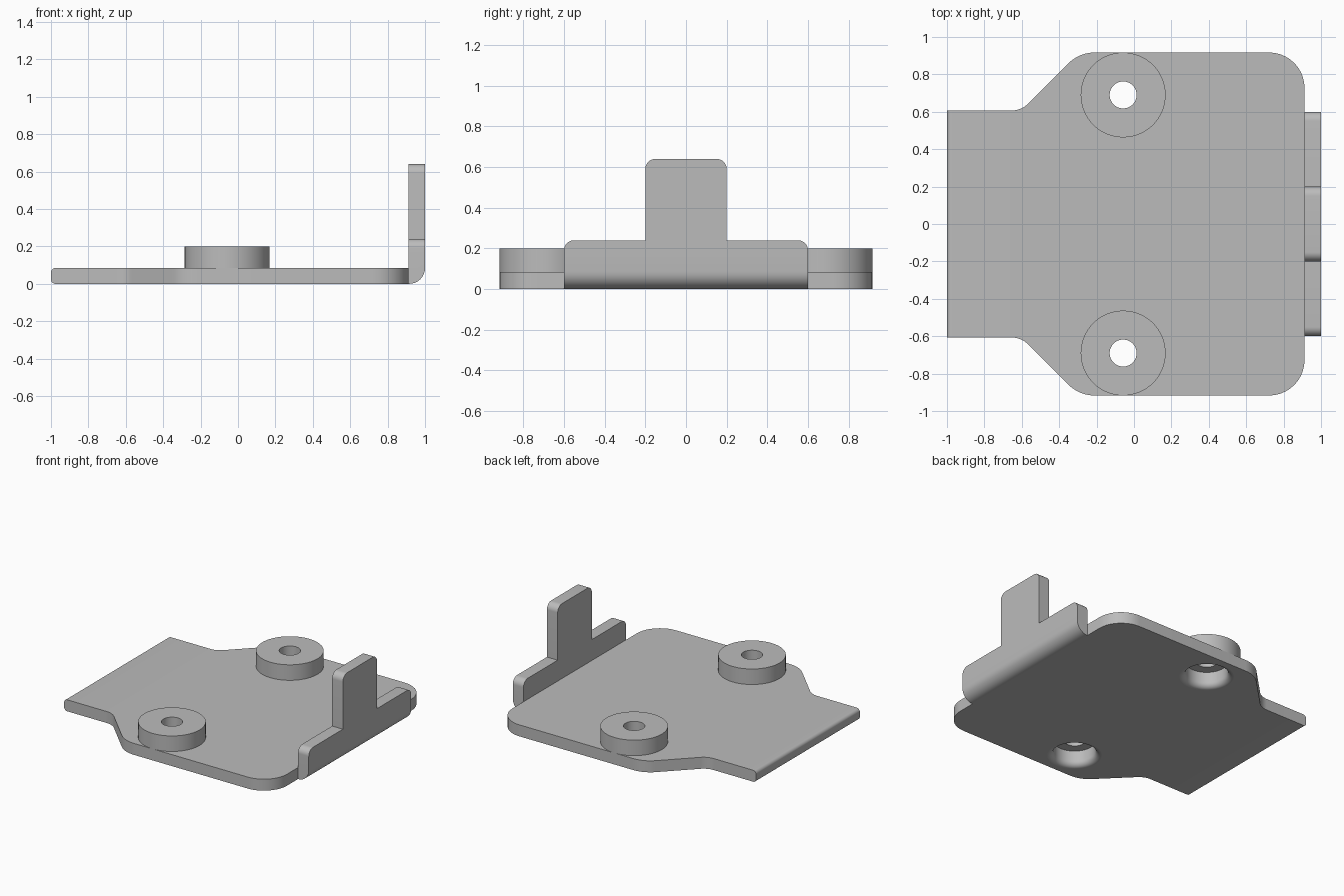
import bpy, bmesh
from math import pi, cos, sin, tan, radians
from mathutils import Vector, Matrix

cube = bpy.data.objects.get("Cube")
if cube:
    bpy.data.objects.remove(cube, do_unlink=True)

THICK = 0.085
BOSS_X, BOSS_Y = -0.058, 0.69
RIM, SEGMENTS = 0.183, 64

grey = bpy.data.materials.new("plain grey")
grey.use_nodes = True
GREY = (0.5, 0.5, 0.5, 1)
grey.diffuse_color = GREY
grey.node_tree.nodes["Principled BSDF"].inputs["Base Color"].default_value = GREY


def fillet(corners, steps=10):
    """Round each (x, y, radius) corner of a closed outline."""
    out = []
    for i, (x, y, r) in enumerate(corners):
        p = Vector((x, y))
        if r == 0:
            out.append(p)
            continue
        a = (Vector(corners[i - 1][:2]) - p).normalized()
        b = (Vector(corners[(i + 1) % len(corners)][:2]) - p).normalized()
        half = a.angle(b) / 2
        centre = p + (a + b).normalized() * r / sin(half)
        start = p + a * r / tan(half) - centre
        end = p + b * r / tan(half) - centre
        sweep = start.angle_signed(end)
        for k in range(steps + 1):
            out.append(centre + Matrix.Rotation(-sweep * k / steps, 2) @ start)
    return out


def finish(name, bm):
    bmesh.ops.recalc_face_normals(bm, faces=bm.faces)
    mesh = bpy.data.meshes.new(name)
    bm.to_mesh(mesh)
    bm.free()
    mesh.materials.append(grey)
    obj = bpy.data.objects.new(name, mesh)
    bpy.context.collection.objects.link(obj)
    return obj


def smooth(obj):
    bpy.ops.object.select_all(action='DESELECT')
    obj.select_set(True)
    bpy.context.view_layer.objects.active = obj
    bpy.ops.object.shade_smooth_by_angle(angle=radians(30))


def slab(points, direction):
    """Extrude a flat closed outline of 3D points."""
    bm = bmesh.new()
    face = bm.faces.new([bm.verts.new(p) for p in points])
    ext = bmesh.ops.extrude_face_region(bm, geom=[face])["geom"]
    verts = [g for g in ext if isinstance(g, bmesh.types.BMVert)]
    bmesh.ops.translate(bm, verts=verts, vec=direction)
    bmesh.ops.recalc_face_normals(bm, faces=bm.faces)
    return bm


def round_edges(bm, test, radius):
    edges = [e for e in bm.edges if all(test(v.co) for v in e.verts)]
    bmesh.ops.bevel(bm, geom=edges, offset=radius, segments=8, profile=0.5,
                    affect='EDGES')


def mirrored(half):
    return half + [(-x, y, r) for x, y, r in reversed(half)]


# Base plate: widened outline with a rounded free end
half = [(-1, -0.607, 0), (-0.603, -0.607, 0.12), (-0.293, -0.917, 0.2),
        (0.912, -0.917, 0.19)]
outline = half + [(x, -y, r) for x, y, r in reversed(half)]
bm = slab([(p.x, p.y, 0) for p in fillet(outline)], (0, 0, THICK))
for level in (0, THICK):
    round_edges(bm, lambda c: c.x < -0.999 and abs(c.z - level) < 0.001, 0.025)
plate = finish("base_plate", bm)

# Openings in the plate under the raised bosses
cutters = []
for side in (-1, 1):
    bm = bmesh.new()
    bmesh.ops.create_cone(bm, cap_ends=True, segments=SEGMENTS, radius1=RIM,
                          radius2=RIM, depth=1)
    cutter = finish("opening_cutter", bm)
    cutter.location = (BOSS_X, side * BOSS_Y, 0)
    cutter.hide_render = True
    mod = plate.modifiers.new("opening", 'BOOLEAN')
    mod.operation, mod.solver, mod.object = 'DIFFERENCE', 'EXACT', cutter
    cutters.append(cutter)
bpy.context.view_layer.update()
cut = plate.evaluated_get(bpy.context.evaluated_depsgraph_get())
plate_mesh = bpy.data.meshes.new_from_object(cut)
plate.modifiers.clear()
plate.data = plate_mesh
for cutter in cutters:
    bpy.data.objects.remove(cutter, do_unlink=True)
smooth(plate)

# Pressed bosses: raised pad, centre hole, hollow underside with flared rim
inner, hole, outer, top = 0.142, 0.072, 0.227, 0.2
flare = RIM - inner
profile = [(RIM, THICK), (outer, THICK), (outer, top), (hole, top),
           (hole, top - THICK), (inner, top - THICK)]
for k in range(9):
    a = pi / 2 * k / 8
    profile.append((RIM - flare * cos(a), flare - flare * sin(a)))
for side, name in ((-1, "front_boss"), (1, "back_boss")):
    bm = bmesh.new()
    rings = []
    for s in range(SEGMENTS):
        a = 2 * pi * s / SEGMENTS
        rings.append([bm.verts.new((BOSS_X + r * sin(a),
                                    side * BOSS_Y + r * cos(a), z))
                      for r, z in profile])
    for s, ring in enumerate(rings):
        after = rings[(s + 1) % SEGMENTS]
        for k in range(len(profile)):
            n = (k + 1) % len(profile)
            bm.faces.new((ring[k], ring[n], after[n], after[k]))
    smooth(finish(name, bm))

# Upright flange with a taller central tab and a bent lower edge
steps = mirrored([(0.6, 0, 0), (0.6, 0.24, 0.05), (0.2, 0.24, 0),
                  (0.2, 0.64, 0.05)])
bm = slab([(0.912, p.x, p.y) for p in fillet(steps)], (0.088, 0, 0))
round_edges(bm, lambda c: c.x > 0.999 and c.z < 0.001, 0.085)
smooth(finish("end_flange", bm))
